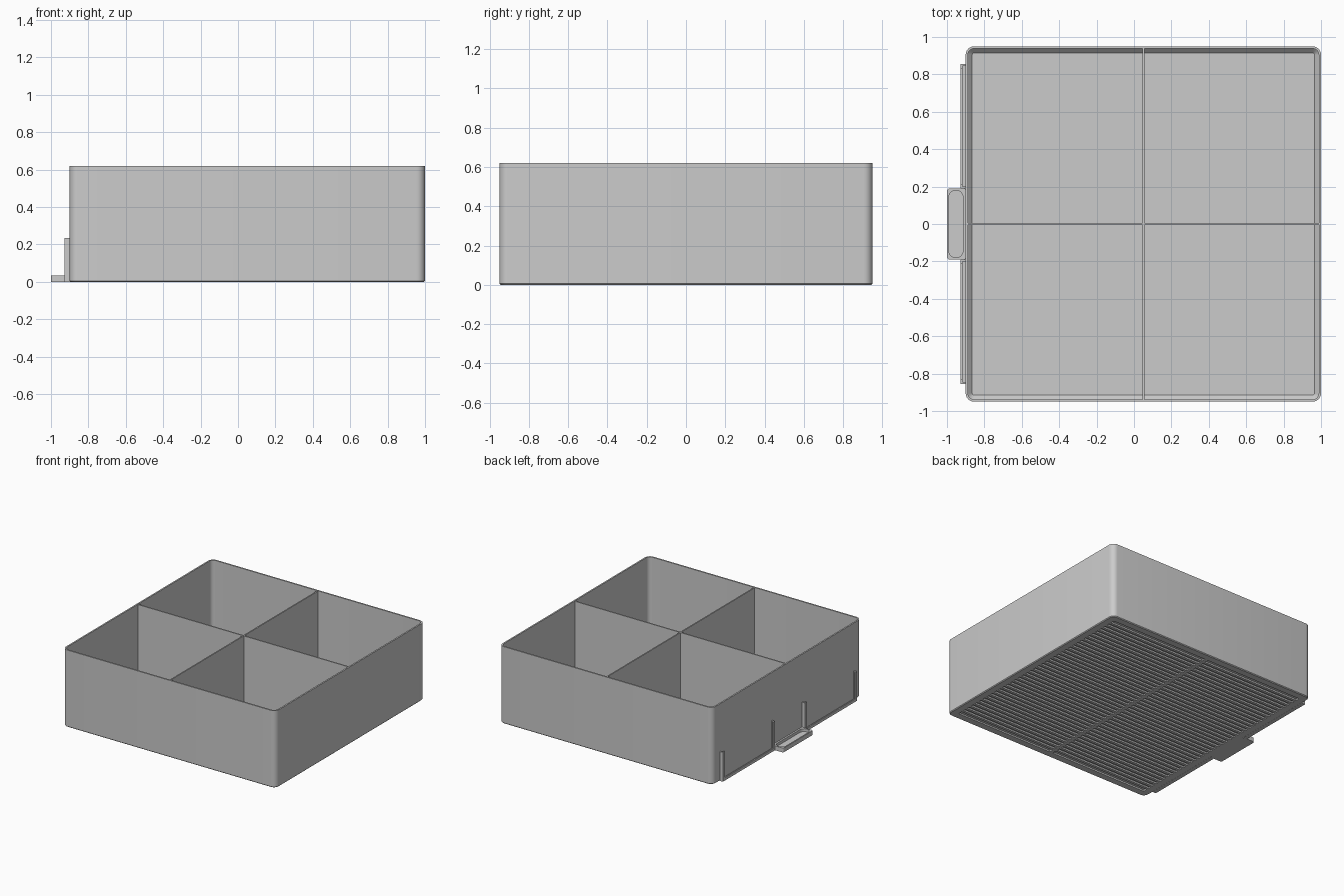
import bpy, bmesh, math

cube = bpy.data.objects.get("Cube")
if cube:
    bpy.data.objects.remove(cube, do_unlink=True)

grey = bpy.data.materials.new("light_grey_plastic")
grey.use_nodes = True
COLOUR = (0.6, 0.6, 0.6, 1)
grey.diffuse_color = COLOUR
grey.node_tree.nodes["Principled BSDF"].inputs["Base Color"].default_value = COLOUR

CX = 0.05        # centre of the tray body
HALF = 0.95      # half width of the tray body
TOP = 0.62
WALL = 0.012
FLOOR = 0.025
RECESS = 0.012   # depth of the ribbed underside
FACE = CX - HALF # outer face that carries the handle


def finish(name, bm):
    bmesh.ops.recalc_face_normals(bm, faces=bm.faces)
    mesh = bpy.data.meshes.new(name)
    bm.to_mesh(mesh)
    bm.free()
    mesh.materials.append(grey)
    obj = bpy.data.objects.new(name, mesh)
    bpy.context.scene.collection.objects.link(obj)
    return obj


def rounded_rect(cx, hx, hy, r, z, steps=6):
    points = []
    for i, (sx, sy) in enumerate(((1, 1), (-1, 1), (-1, -1), (1, -1))):
        for k in range(steps + 1):
            a = math.pi / 2 * (i + k / steps)
            points.append((cx + sx * (hx - r) + r * math.cos(a),
                           sy * (hy - r) + r * math.sin(a), z))
    return points


def loft(name, loops):
    """Skin a stack of loops and cap both ends."""
    bm = bmesh.new()
    rings = [[bm.verts.new(p) for p in loop] for loop in loops]
    n = len(rings[0])
    for a, b in zip(rings, rings[1:]):
        for i in range(n):
            j = (i + 1) % n
            bm.faces.new((a[i], a[j], b[j], b[i]))
    bm.faces.new(rings[0])
    bm.faces.new(rings[-1])
    obj = finish(name, bm)
    bpy.ops.object.select_all(action='DESELECT')
    obj.select_set(True)
    bpy.context.view_layer.objects.active = obj
    bpy.ops.object.shade_smooth_by_angle(angle=math.radians(30))


def boxes(name, bounds):
    bm = bmesh.new()
    for x0, x1, y0, y1, z0, z1 in bounds:
        verts = bmesh.ops.create_cube(bm, size=1)["verts"]
        for v in verts:
            v.co = ((x0 + x1) / 2 + v.co.x * (x1 - x0),
                    (y0 + y1) / 2 + v.co.y * (y1 - y0),
                    (z0 + z1) / 2 + v.co.z * (z1 - z0))
    finish(name, bm)


# Tray: recessed underside, chamfered foot, thin walls, chamfered floor edge
def ring(inset, z, r):
    return rounded_rect(CX, HALF - inset, HALF - inset, r, z)


loft("tray_body", [
    ring(0.06, RECESS, 0.004), ring(0.06, 0, 0.004),
    ring(0.006, 0, 0.039), ring(0, 0.006, 0.045),
    ring(0, TOP, 0.045), ring(WALL, TOP, 0.033),
    ring(WALL, FLOOR + 0.023, 0.033), ring(0.035, FLOOR, 0.01)])

# Crossed dividers
inner = HALF - WALL / 2
boxes("divider_across", [(CX - inner, CX + inner, -0.005, 0.005, FLOOR - 0.005, TOP - 0.003)])
boxes("divider_along", [(CX - 0.005, CX + 0.005, -inner, inner, FLOOR - 0.005, TOP - 0.003)])

# Underside ribs and their middle spine
PITCH = 0.0445
span = HALF - 0.06
ribs = [(CX - span, CX + span, i * PITCH - 0.011, i * PITCH + 0.011, 0, RECESS + 0.003)
        for i in range(-19, 20)]
boxes("underside_ribs", ribs)
boxes("underside_spine", [(CX - 0.015, CX + 0.015, -span, span, 0, RECESS + 0.003)])

# Pull handle with an oblong finger dish
loft("pull_handle", [
    rounded_rect(-0.947, 0.053, 0.19, 0.015, 0),
    rounded_rect(-0.947, 0.053, 0.19, 0.015, 0.035),
    rounded_rect(-0.952, 0.038, 0.18, 0.037, 0.035),
    rounded_rect(-0.952, 0.038, 0.18, 0.037, 0.012)])

# Two label holders: lipped end posts joined by a lipped ledge
OUT, LIP, IN = FACE - 0.027, FACE - 0.017, FACE + 0.005
NEAR, FAR = 0.19, 0.855
for side, name in ((1, "back_label_holder"), (-1, "front_label_holder")):
    parts = [(OUT, IN, NEAR, NEAR + 0.01, 0, 0.235),
             (OUT, LIP, NEAR, NEAR + 0.025, 0, 0.235),
             (OUT, IN, FAR - 0.01, FAR, 0, 0.235),
             (OUT, LIP, FAR - 0.025, FAR, 0, 0.235),
             (OUT, IN, NEAR, FAR, 0, 0.01),
             (OUT, LIP, NEAR, FAR, 0, 0.022)]
    boxes(name, [(a, b, *sorted((side * c, side * d)), e, f) for a, b, c, d, e, f in parts])
